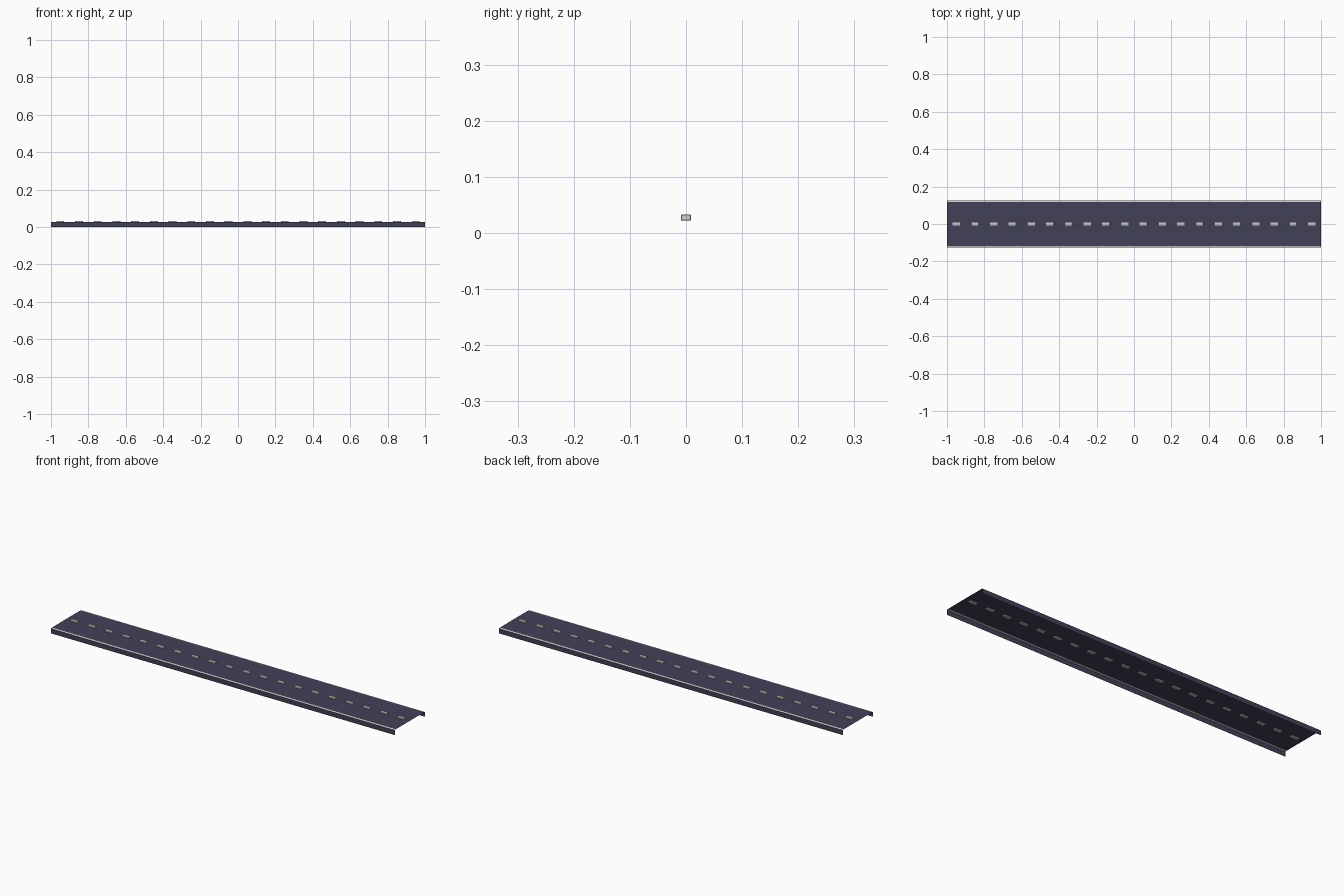
import bpy, bmesh

if "Cube" in bpy.data.objects:
    bpy.data.objects.remove(bpy.data.objects["Cube"])


def material(name, color):
    m = bpy.data.materials.new(name)
    m.diffuse_color = color
    m.use_nodes = True
    m.node_tree.nodes["Principled BSDF"].inputs["Base Color"].default_value = m.diffuse_color
    return m


def add_object(name, bm, mat=None):
    me = bpy.data.meshes.new(name)
    bm.to_mesh(me)
    bm.free()
    ob = bpy.data.objects.new(name, me)
    bpy.context.collection.objects.link(ob)
    if mat:
        me.materials.append(mat)
    return ob


def sheet(name, profile, mat=None):
    """Thin sheet: a (y, z) profile swept along the full length in x."""
    bm = bmesh.new()
    rows = [[bm.verts.new((x, y, z)) for y, z in profile] for x in (-1, 1)]
    for i in range(len(profile) - 1):
        bm.faces.new((rows[0][i], rows[1][i], rows[1][i + 1], rows[0][i + 1]))
    return add_object(name, bm, mat)


asphalt = material("asphalt", (0.055, 0.052, 0.095, 1))

TOP, EDGE = 0.027, 0.025     # deck height, top of side walls
INNER, OUTER = 0.117, 0.126  # edge strip limits

# road deck
sheet("road_deck", [(-INNER, TOP), (INNER, TOP)], asphalt)

# side walls and light edge strips
sheet("front_wall", [(-OUTER, 0), (-OUTER, EDGE)], asphalt)
sheet("back_wall", [(OUTER, EDGE), (OUTER, 0)], asphalt)
sheet("front_edge_strip", [(-OUTER, EDGE), (-INNER, TOP)])
sheet("back_edge_strip", [(INNER, TOP), (OUTER, EDGE)])

# row of centre line markers, set into the deck
for i in range(20):
    bm = bmesh.new()
    bmesh.ops.create_cube(bm, size=1)
    bmesh.ops.scale(bm, vec=(0.042, 0.018, 0.011), verts=bm.verts)
    bmesh.ops.bevel(bm, geom=bm.edges[:], offset=0.0012, segments=1,
                    affect='EDGES')
    marker = add_object(f"lane_marker_{i + 1}", bm)
    marker.location = (-0.95 + 0.1 * i, 0, TOP + 0.0005)
